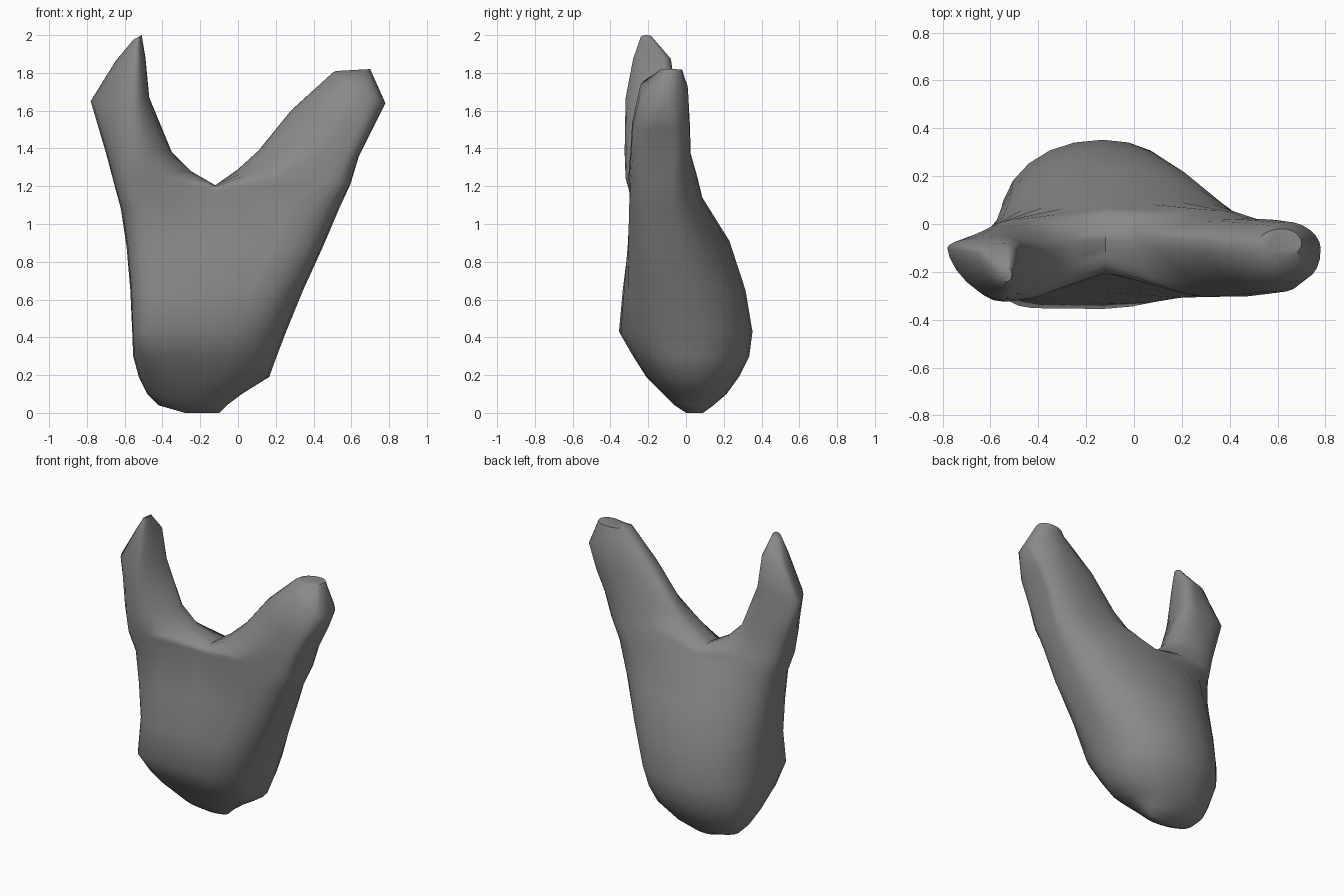
import bpy, bmesh
from math import sin, cos, pi

if "Cube" in bpy.data.objects:
    bpy.data.objects.remove(bpy.data.objects["Cube"])

N = 24            # points per ring
H = N // 2
Q = N // 4


def spow(v, e):
    return (1 if v >= 0 else -1) * abs(v) ** e


def ring(bm, a, b, m, y, e):
    """Ring from left end a=(x,z) to right end b=(x,z), middle at x=m.
    y=(front, widest, back); e=(front-left, front-right, back) exponents."""
    verts = []
    for i in range(N):
        t = 2 * pi * i / N
        c, s = cos(t), sin(t)
        if abs(c) < 1e-6:
            c = 0.0
        if abs(s) < 1e-6:
            s = 0.0
        ex = e[2] if s > 0 else (e[1] if c > 0 else e[0])
        cx, sy = spow(c, ex), spow(s, ex)
        x = m + cx * ((b[0] - m) if cx > 0 else (m - a[0]))
        yy = y[1] + sy * ((y[2] - y[1]) if sy > 0 else (y[1] - y[0]))
        z = a[1] + (b[1] - a[1]) * (x - a[0]) / (b[0] - a[0])
        verts.append(bm.verts.new((x, yy, z)))
    return verts


def bridge(bm, r0, r1):
    for i in range(N):
        j = (i + 1) % N
        bm.faces.new((r0[i], r0[j], r1[j], r1[i]))


def loft(bm, rings):
    for r0, r1 in zip(rings, rings[1:]):
        bridge(bm, r0, r1)
    bm.faces.new(rings[-1])


def pinch(verts, front, back, rise):
    """Move the middle of a ring's front and back inward and upward."""
    for v in verts:
        w = max(0.0, 1 - abs(v.co.x + 0.12) / 0.45)
        v.co.z += rise * w
        v.co.y += (front if v.co.y < -0.07 else -back) * w


bm = bmesh.new()

# Body rings: z, left x, right x, middle x, (front, widest, back) y, exponents
body = [
    (1.08, -0.62, 0.535, -0.12, (-0.315, -0.07, 0.155), (0.45, 0.38, 1.1)),
    (0.88, -0.59, 0.45, -0.12, (-0.325, -0.05, 0.23), (0.42, 0.45, 1.05)),
    (0.65, -0.57, 0.345, -0.12, (-0.335, -0.02, 0.315), (0.4, 0.65, 1.0)),
    (0.43, -0.56, 0.255, -0.13, (-0.355, 0.0, 0.352), (0.28, 0.85, 0.95)),
    (0.30, -0.555, 0.205, -0.15, (-0.28, 0.02, 0.335), (0.45, 0.85, 0.95)),
    (0.19, -0.525, 0.165, -0.17, (-0.21, 0.03, 0.28), (0.7, 0.9, 1.0)),
    (0.10, -0.48, 0.02, -0.19, (-0.12, 0.04, 0.215), (0.9, 1.0, 0.9)),
    (0.04, -0.42, -0.06, -0.20, (-0.06, 0.04, 0.145), (1, 1, 1)),
    (0.0, -0.28, -0.10, -0.20, (0.0, 0.04, 0.09), (1, 1, 1)),
]
rings = [ring(bm, (x0, z), (x1, z), m, y, e) for z, x0, x1, m, y, e in body]
loft(bm, rings)

# The front leans back toward the middle of the fork
top = rings[0]
pinch(top, 0.11, 0.09, 0.09)
pinch(rings[1], 0.04, 0.0, 0.03)

# Saddle between the horns, running from front middle to back middle
f, b = top[3 * Q].co, top[Q].co
saddle = []
for i in range(1, H):
    t = i / H
    k = (1 - cos(pi * t)) / 2
    saddle.append(bm.verts.new((-0.12, f.y + (b.y - f.y) * k,
                                1.17 + 0.035 * sin(pi * t) ** 0.8)))
left_loop = [None] * N
right_loop = [None] * N
for i in range(H + 1):
    li, ri = (Q + i) % N, (3 * Q + i) % N
    left_loop[li] = top[li]
    right_loop[ri] = top[ri]
for i, v in enumerate(saddle, 1):
    left_loop[(3 * Q + i) % N] = v
    right_loop[3 * Q - i] = v

# Left horn, pointed, with its outer edge set back
left = [
    ((-0.655, 1.21), (-0.25, 1.28), -0.48, (-0.32, -0.10, 0.02), (0.6, 1.1, 1)),
    ((-0.70, 1.38), (-0.35, 1.38), -0.54, (-0.325, -0.11, -0.01), (0.9, 1.1, 1)),
    ((-0.78, 1.65), (-0.47, 1.67), -0.55, (-0.32, -0.10, -0.05), (1.25, 1, 1)),
    ((-0.65, 1.86), (-0.49, 1.88), -0.54, (-0.28, -0.12, -0.08), (1.2, 1, 1)),
    ((-0.555, 1.975), (-0.51, 2.0), -0.53, (-0.24, -0.21, -0.18), (1, 1, 1)),
]
loft(bm, [left_loop] + [ring(bm, *r) for r in left])

# Right horn, leaning outward, ridge near the back, square front outer corner
right = [
    ((0.0, 1.29), (0.595, 1.21), 0.30, (-0.305, -0.07, 0.06), (1.1, 0.38, 1)),
    ((0.11, 1.39), (0.64, 1.36), 0.43, (-0.295, -0.06, 0.025), (1.15, 0.36, 1)),
    ((0.28, 1.60), (0.71, 1.50), 0.55, (-0.285, -0.07, 0.02), (1.15, 0.45, 1)),
    ((0.50, 1.80), (0.78, 1.64), 0.64, (-0.245, -0.10, 0.01), (1.1, 0.8, 1.1)),
    ((0.52, 1.81), (0.70, 1.82), 0.62, (-0.14, -0.08, -0.02), (1, 1, 1)),
]
loft(bm, [right_loop] + [ring(bm, *r) for r in right])

bmesh.ops.recalc_face_normals(bm, faces=bm.faces)
me = bpy.data.meshes.new("forked_body")
bm.to_mesh(me)
bm.free()
ob = bpy.data.objects.new("forked_body", me)
bpy.context.collection.objects.link(ob)
bpy.context.view_layer.objects.active = ob
ob.select_set(True)
bpy.ops.object.shade_smooth_by_angle(angle=1.0)

# Dark grey finish
mat = bpy.data.materials.new("dark_grey")
mat.diffuse_color = (0.25, 0.25, 0.25, 1)
mat.use_nodes = True
mat.node_tree.nodes["Principled BSDF"].inputs["Base Color"].default_value = mat.diffuse_color
me.materials.append(mat)
